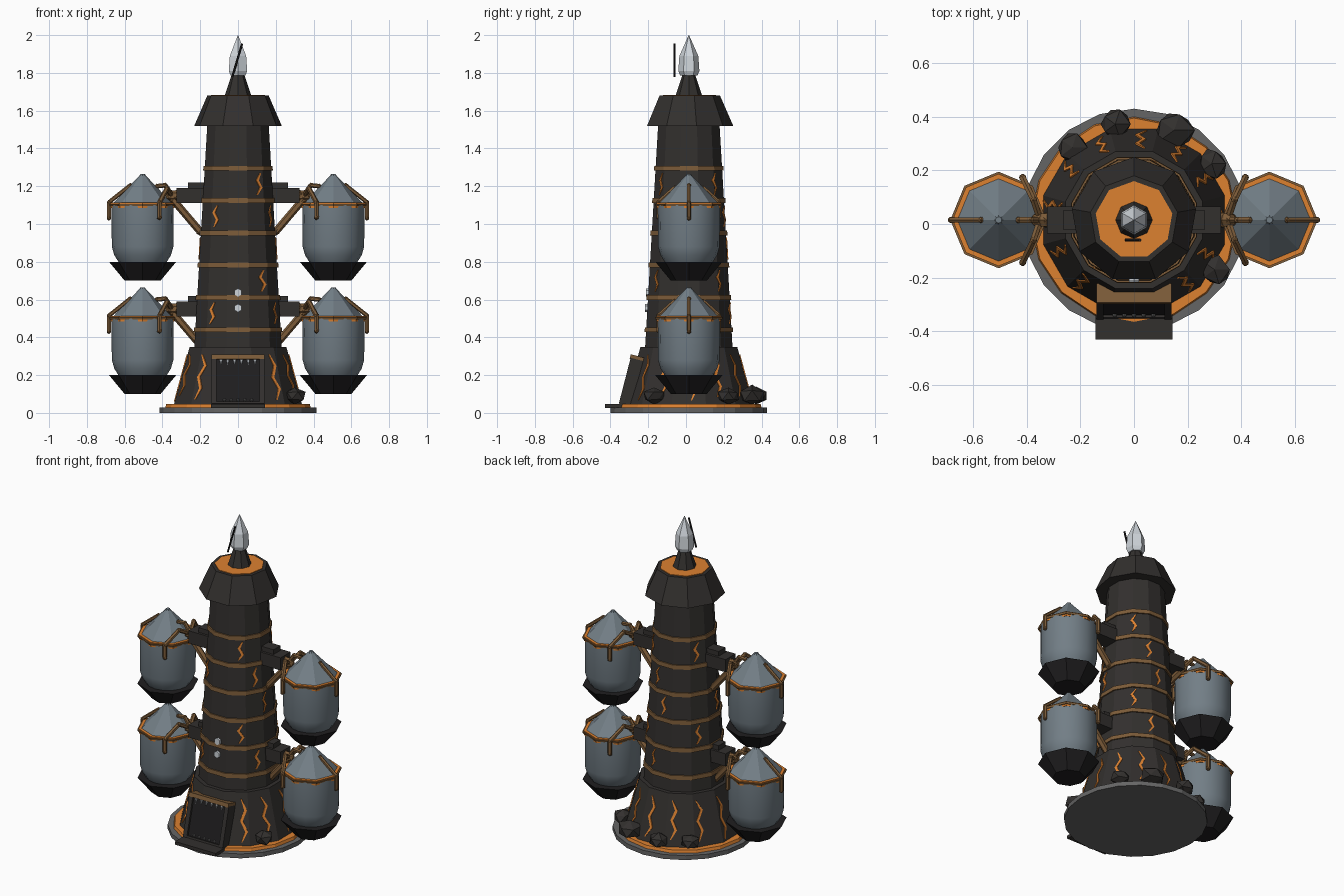
import bpy, bmesh, math, random
from mathutils import Vector, Matrix

if "Cube" in bpy.data.objects:
    bpy.data.objects.remove(bpy.data.objects["Cube"])

random.seed(4)
CY = 0.015                      # tower axis in y
PI = math.pi


def material(name, col):
    m = bpy.data.materials.new(name)
    m.diffuse_color = (*col, 1)
    m.use_nodes = True
    m.node_tree.nodes["Principled BSDF"].inputs["Base Color"].default_value = m.diffuse_color
    return m


STONE = material("dark_stone", (0.032, 0.029, 0.027))
BLACK = material("black_iron", (0.014, 0.013, 0.014))
LAVA = material("lava_orange", (0.72, 0.22, 0.03))
WOOD = material("bronze", (0.20, 0.105, 0.04))
SLATE = material("slate", (0.17, 0.21, 0.24))
PALE = material("pale_crystal", (0.62, 0.66, 0.70))
GREY = material("grey_stone", (0.13, 0.13, 0.13))


def finish(name, bm, mat, smooth=False):
    bmesh.ops.recalc_face_normals(bm, faces=bm.faces[:])
    me = bpy.data.meshes.new(name)
    bm.to_mesh(me)
    bm.free()
    me.materials.append(mat)
    ob = bpy.data.objects.new(name, me)
    bpy.context.collection.objects.link(ob)
    if smooth:
        bpy.context.view_layer.objects.active = ob
        ob.select_set(True)
        bpy.ops.object.shade_smooth_by_angle(angle=math.radians(30))
        ob.select_set(False)
    return ob


def lathe(name, profile, n, mat, x=0, off=90, z=0, closed=False, smooth=False):
    """Turn (radius, z) points about a vertical axis; closed makes a ring."""
    bm = bmesh.new()
    ang = [math.radians(off) + 2 * PI * i / n for i in range(n)]
    rings = [[bm.verts.new((x + r * math.cos(a), CY + r * math.sin(a), z + h)) for a in ang]
             for r, h in profile]
    pairs = list(zip(rings, rings[1:])) + ([(rings[-1], rings[0])] if closed else [])
    for lo, hi in pairs:
        for i in range(n):
            j = (i + 1) % n
            bm.faces.new((lo[i], lo[j], hi[j], hi[i]))
    if not closed:
        bm.faces.new(rings[0])
        bm.faces.new(rings[-1])
    return finish(name, bm, mat, smooth)


def hoop(name, r0, r1, z0, z1, n, mat, x=0, off=90, depth=0.02):
    return lathe(name, [(r0, z0), (r1, z1), (r1 - depth, z1), (r0 - depth, z0)], n, mat, x, off, closed=True)


def box(name, lo, hi, mat, mtx=Matrix()):
    bm = bmesh.new()
    lo, hi = Vector(lo), Vector(hi)
    d = hi - lo
    bmesh.ops.create_cube(bm, size=1, matrix=mtx @ Matrix.Translation((lo + hi) / 2)
                          @ Matrix.Diagonal((*[abs(c) for c in d], 1)))
    return finish(name, bm, mat)


def rod(name, pts, r, mat, n=6, joints=True):
    bm = bmesh.new()
    pts = [Vector(p) for p in pts]
    for a, b in zip(pts, pts[1:]):
        d = b - a
        m = Matrix.Translation((a + b) / 2) @ d.to_track_quat('Z', 'Y').to_matrix().to_4x4()
        bmesh.ops.create_cone(bm, cap_ends=True, segments=n, radius1=r, radius2=r, depth=d.length, matrix=m)
    for p in pts if joints else []:
        bmesh.ops.create_icosphere(bm, subdivisions=1, radius=r * 1.15, matrix=Matrix.Translation(p))
    return finish(name, bm, mat)


# Ground discs
lathe("ground_disc", [(0.415, 0), (0.415, 0.028)], 20, GREY)
lathe("lava_pool", [(0.385, 0.028), (0.38, 0.046)], 16, LAVA)

# Tower
N = 12
OFF = 75                        # a flat facet faces the front
lathe("tower_foot", [(0.352, 0.04), (0.265, 0.35)], N, STONE, off=OFF)
lathe("tower_shaft", [(0.24, 0.34), (0.168, 1.53)], N, STONE, off=OFF)
foot = lambda z: 0.352 + (0.265 - 0.352) * (z - 0.04) / 0.31
shaft = lambda z: 0.24 + (0.168 - 0.24) * (z - 0.34) / 1.19
for i in range(6):
    z = 0.44 + 0.171 * i
    hoop("tower_band", shaft(z) + 0.009, shaft(z) + 0.007, z - 0.013, z + 0.013, N, WOOD, off=OFF)

# Cap and spire
lathe("cap", [(0.18, 1.52), (0.235, 1.52), (0.165, 1.68), (0.14, 1.68)], 9, STONE)
lathe("cap_lava", [(0.145, 1.675), (0.145, 1.684)], 9, LAVA)
lathe("spire_neck", [(0.07, 1.68), (0.034, 1.79)], 8, STONE)
lathe("crystal", [(0.045, 1.785), (0.056, 1.81), (0.05, 1.89), (0.001, 2.0)], 6, PALE)
rod("spire_needle", [(-0.03, -0.06, 1.78), (0.022, -0.06, 1.955)], 0.006, BLACK, joints=False)


# Glowing cracks
def crack(deg, z0, z1, radius, steps, amp):
    bm = bmesh.new()
    base = math.radians(deg - 90)
    rows = []
    for k in range(steps + 1):
        z = z0 + (z1 - z0) * k / steps
        shift = amp * (1 if k % 2 else -1) + random.uniform(-.3, .3) * amp
        w = 0.003 if k in (0, steps) else 0.008
        row = []
        for d, s in ((0.005, -w), (0.005, w), (-0.02, w), (-0.02, -w)):
            a = base + (shift + s) / radius(z)
            t = (a - math.radians(OFF)) % (2 * PI / N) - PI / N
            r = radius(z) * math.cos(PI / N) / math.cos(t) + d
            row.append(bm.verts.new((r * math.cos(a), CY + r * math.sin(a), z)))
        rows.append(row)
    for lo, hi in zip(rows, rows[1:]):
        for i in range(4):
            j = (i + 1) % 4
            bm.faces.new((lo[i], lo[j], hi[j], hi[i]))
    bm.faces.new(rows[0])
    bm.faces.new(rows[-1])
    finish("lava_crack", bm, LAVA)


for d in (40, 65, 95, 120, 147, 175, 203, 232, 260, 293, 320):
    crack(d, 0.06 + random.uniform(0, .03), 0.31, foot, 4, 0.013)
for i, start in enumerate((-37, 37, 80, -37, 37)):
    for k in range(3):
        zc = 0.44 + 0.171 * (i + .5)
        crack(start + 100 * k, zc - 0.055, zc + 0.06, shaft, 3, 0.011)

# Door, tilted to lie on the foot wall
tilt = Matrix.Translation((0, -0.338, 0.045)) @ Matrix.Rotation(-math.atan2(0.08, 0.31), 4, 'X')
box("door_panel", (-0.115, -0.005, 0), (0.115, 0.05, 0.25), BLACK, tilt)
for s in (-1, 1):
    box("door_post", (s * 0.113, -0.018, 0), (s * 0.14, 0.05, 0.25), STONE, tilt)
box("door_lintel", (-0.14, -0.022, 0.243), (0.14, 0.05, 0.268), WOOD, tilt)
box("door_sill", (-0.12, -0.015, 0), (0.12, 0.04, 0.012), STONE, tilt)
box("door_step", (-0.143, -0.43, 0.026), (0.143, -0.32, 0.046), STONE)
for i in range(6):
    bm = bmesh.new()
    x = -0.09 + 0.036 * i
    bmesh.ops.create_cone(bm, cap_ends=True, segments=5, radius1=0.0, radius2=0.009, depth=0.03,
                          matrix=tilt @ Matrix.Translation((x, -0.012, 0.226)))
    finish("door_spike", bm, PALE)
    if i < 5:
        bm = bmesh.new()
        bmesh.ops.create_icosphere(bm, subdivisions=1, radius=0.009,
                                   matrix=tilt @ Matrix.Translation((x + 0.018, -0.008, 0.022)))
        finish("door_stud", bm, GREY)

# Studs above the door
for z in (0.555, 0.637):
    y = CY - shaft(z) * math.cos(PI / N)
    rod("shaft_stud", [(0, y + 0.01, z), (0, y - 0.012, z)], 0.022, PALE, joints=False)

# Rocks round the foot
for x, y, r in ((0.15, 0.35, .08), (-0.07, 0.372, .06), (-0.23, 0.285, .058), (0.29, 0.225, .06), (0.30, -0.17, .06)):
    bm = bmesh.new()
    bmesh.ops.create_icosphere(bm, subdivisions=1, radius=r)
    for v in bm.verts:
        v.co *= random.uniform(0.85, 1.1)
        v.co.z = max(v.co.z * 0.75, -0.045)
        v.co += Vector((x, min(y, 0.43), 0.09))
        v.co.y = min(v.co.y, 0.43)
    finish("rock", bm, STONE)

# Four hanging tanks with brackets and claws
for sx in (-1, 1):
    for dz in (0, 0.6):
        X = 0.505 * sx
        lathe("tank_bowl", [(0.095, 0.10), (0.178, 0.20)], 8, BLACK, X, 90, dz)
        lathe("tank_body", [(0.125, 0.195), (0.15, 0.235), (0.163, 0.28), (0.165, 0.5)], 16, SLATE, X, 90, dz, smooth=True)
        lathe("tank_roof", [(0.166, 0.5), (0.018, 0.655), (0.012, 0.664)], 8, SLATE, X, 90, dz)
        hoop("tank_rim", 0.176, 0.18, dz + 0.495, dz + 0.507, 8, WOOD, X)
        hoop("tank_glow_ring", 0.17, 0.172, dz + 0.484, dz + 0.513, 8, LAVA, X)

        P = lambda x, y, z: (sx * x, CY + y, z + dz)
        # bracket
        box("bracket_beam", P(0.17, -0.05, 0.51), P(0.325, 0.05, 0.59), STONE)
        box("bracket_block", P(0.17, -0.035, 0.58), P(0.265, 0.035, 0.62), STONE)
        rod("bracket_brace", [P(0.20, 0, 0.36), P(0.345, 0, 0.53)], 0.02, WOOD)
        rod("claw_hub", [P(0.325, 0, 0.55), P(0.355, 0, 0.55)], 0.028, WOOD)
        # claw fingers
        for sy in (-1, 1):
            rod("claw_finger", [P(0.355, sy * 0.015, 0.555), P(0.375, sy * 0.075, 0.59),
                                P(0.415, sy * 0.158, 0.515), P(0.415, sy * 0.158, 0.435)], 0.013, WOOD)
        rod("claw_finger_inner", [P(0.355, 0, 0.56), P(0.385, 0, 0.605), P(0.43, 0, 0.60)], 0.012, WOOD)
        rod("roof_hook", [P(0.57, 0, 0.605), P(0.683, 0, 0.515), P(0.683, 0, 0.43)], 0.011, WOOD)
